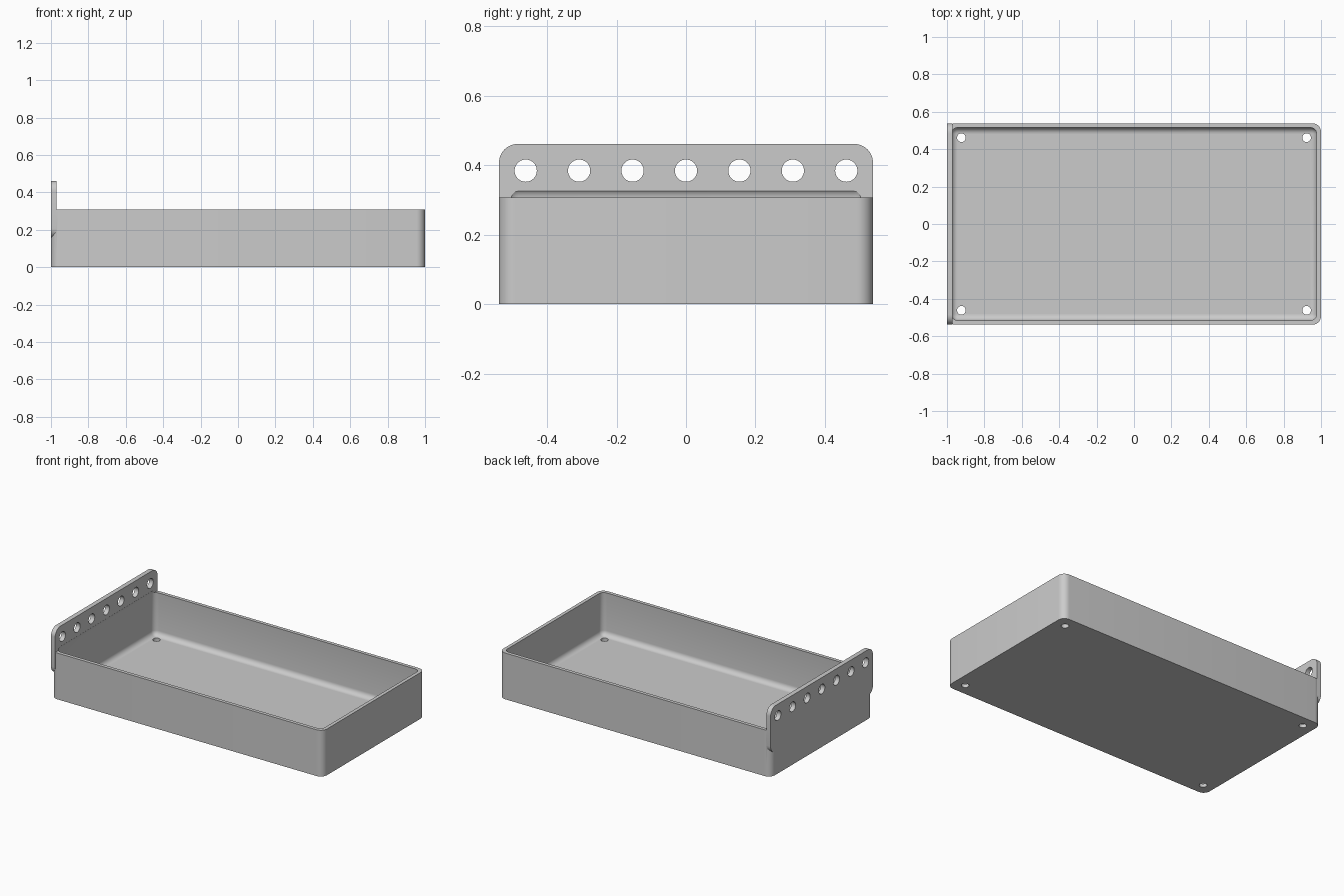
import bpy, bmesh, math
from mathutils import Matrix, Vector

cube = bpy.data.objects.get("Cube")
if cube:
    bpy.data.objects.remove(cube, do_unlink=True)

MM = 2 / 130                       # one millimetre of a 130 mm long tray
LENGTH, WIDTH, HEIGHT = 130 * MM, 70 * MM, 20 * MM
WALL, PLATE = 1.5 * MM, 2 * MM
HOLE = 0.032

grey = bpy.data.materials.new("plain grey")
grey.use_nodes = True
colour = (0.6, 0.6, 0.6, 1)
grey.diffuse_color = colour
grey.node_tree.nodes["Principled BSDF"].inputs["Base Color"].default_value = colour


def finish(name, bm):
    mesh = bpy.data.meshes.new(name)
    bm.to_mesh(mesh)
    bm.free()
    obj = bpy.data.objects.new(name, mesh)
    bpy.context.collection.objects.link(obj)
    mesh.materials.append(grey)
    return obj


def rounded_box(name, low, high, radius, axis=None, segments=8):
    """Box from low to high; rounds edges along one axis, or all edges."""
    low, high = Vector(low), Vector(high)
    bm = bmesh.new()
    bmesh.ops.create_cube(bm, size=1)
    for v in bm.verts:
        v.co = (low + high) / 2 + v.co * (high - low)
    edges = [e for e in bm.edges if axis is None or
             abs((e.verts[0].co - e.verts[1].co).normalized()[axis]) > 0.9]
    bmesh.ops.bevel(bm, geom=edges, offset=radius, segments=segments,
                    profile=0.5, affect='EDGES')
    return finish(name, bm)


def cylinders(name, centres, radius, depth, turn=Matrix()):
    bm = bmesh.new()
    for c in centres:
        bmesh.ops.create_cone(bm, cap_ends=True, segments=40, radius1=radius,
                              radius2=radius, depth=depth,
                              matrix=Matrix.Translation(c) @ turn)
    return finish(name, bm)


def combine(target, other, operation):
    """Apply a boolean and remove the helper object."""
    bpy.context.view_layer.objects.active = target
    mod = target.modifiers.new(operation, 'BOOLEAN')
    mod.operation, mod.object, mod.solver = operation, other, 'EXACT'
    bpy.ops.object.modifier_apply(modifier=mod.name)
    bpy.data.objects.remove(other, do_unlink=True)


x, y = LENGTH / 2, WIDTH / 2

# Tray block with rounded upright corners
tray = rounded_box("tray_with_hanging_plate", (-x, -y, 0), (x, y, HEIGHT), 3 * MM, axis=2)

# Hanging plate on the end wall
plate = rounded_box("hanging_plate", (-x, -y, HEIGHT / 2),
                    (-x + PLATE, y, HEIGHT * 1.5), 3.5 * MM, axis=0)
combine(tray, plate, 'UNION')

# Soft-edged cavity, which also nicks the plate above the rim
cavity = rounded_box("cavity", (-x + WALL, -y + WALL, WALL),
                     (x - WALL, y - WALL, HEIGHT + 2 * MM), 2.2 * MM)
combine(tray, cavity, 'DIFFERENCE')

# Row of holes in the plate
row = [(-x + PLATE / 2, i * 10 * MM, 25 * MM) for i in range(-3, 4)]
combine(tray, cylinders("plate_holes", row, HOLE, PLATE * 3,
                        Matrix.Rotation(math.pi / 2, 4, 'Y')), 'DIFFERENCE')

# Drain holes in the floor corners
drains = [(sx * 60 * MM, sy * 30 * MM, WALL / 2) for sx in (-1, 1) for sy in (-1, 1)]
combine(tray, cylinders("drain_holes", drains, 1.5 * MM, WALL * 3), 'DIFFERENCE')

bpy.ops.object.select_all(action='DESELECT')
tray.select_set(True)
bpy.context.view_layer.objects.active = tray
bpy.ops.object.shade_smooth_by_angle(angle=math.radians(30))
